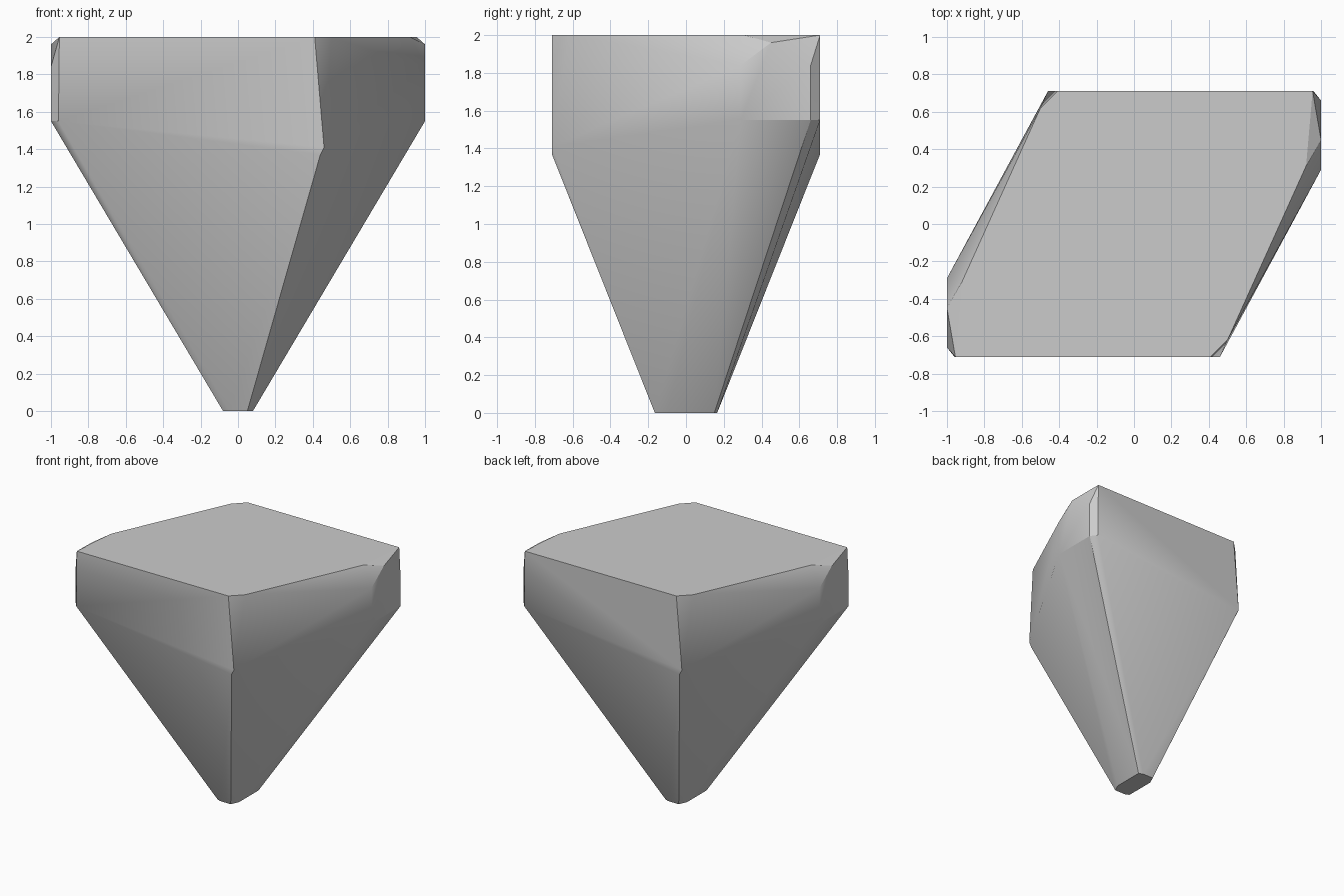
import bpy, bmesh, math

cube = bpy.data.objects.get("Cube")
if cube:
    bpy.data.objects.remove(cube, do_unlink=True)

# Material
stone = bpy.data.materials.new("plain_grey")
stone.use_nodes = True
grey = (0.6, 0.6, 0.6, 1)
stone.diffuse_color = grey
stone.node_tree.nodes["Principled BSDF"].inputs["Base Color"].default_value = grey

# Corners of one half; the other half is the same turned half way round z
front_corner = [(0.41, -0.71, 2), (0.5, -0.62, 2),
                (0.46, -0.71, 1.41), (0.44, -0.71, 1.37)]
side_corner = [(0.92, 0.31, 2), (0.955, 0.71, 2), (0.96, 0.71, 1.55),
               (1, 0.29, 1.55), (1, 0.66, 1.55), (1, 0.66, 1.84),
               (1, 0.45, 1.96), (1, 0.29, 1.84)]
foot = [(0.05, -0.165, 0), (0.08, -0.1, 0), (0.08, 0.15, 0), (0.045, 0.165, 0)]

# Faceted block as the hull around the corners
bm = bmesh.new()
for x, y, z in front_corner + side_corner + foot:
    for turn in (1, -1):
        bm.verts.new((turn * x, turn * y, z))
hull = bmesh.ops.convex_hull(bm, input=bm.verts)
loose = [v for v in bm.verts if not v.link_faces]
bmesh.ops.delete(bm, geom=loose, context='VERTS')
bmesh.ops.dissolve_limit(bm, angle_limit=math.radians(1),
                         verts=bm.verts, edges=bm.edges)
bmesh.ops.recalc_face_normals(bm, faces=bm.faces)

mesh = bpy.data.meshes.new("tapered_block")
bm.to_mesh(mesh)
bm.free()
mesh.materials.append(stone)
block = bpy.data.objects.new("tapered_block", mesh)
bpy.context.collection.objects.link(block)

# Soft shading across shallow edges, crisp at the corners
bpy.ops.object.select_all(action='DESELECT')
block.select_set(True)
bpy.context.view_layer.objects.active = block
bpy.ops.object.shade_smooth_by_angle(angle=math.radians(30))
